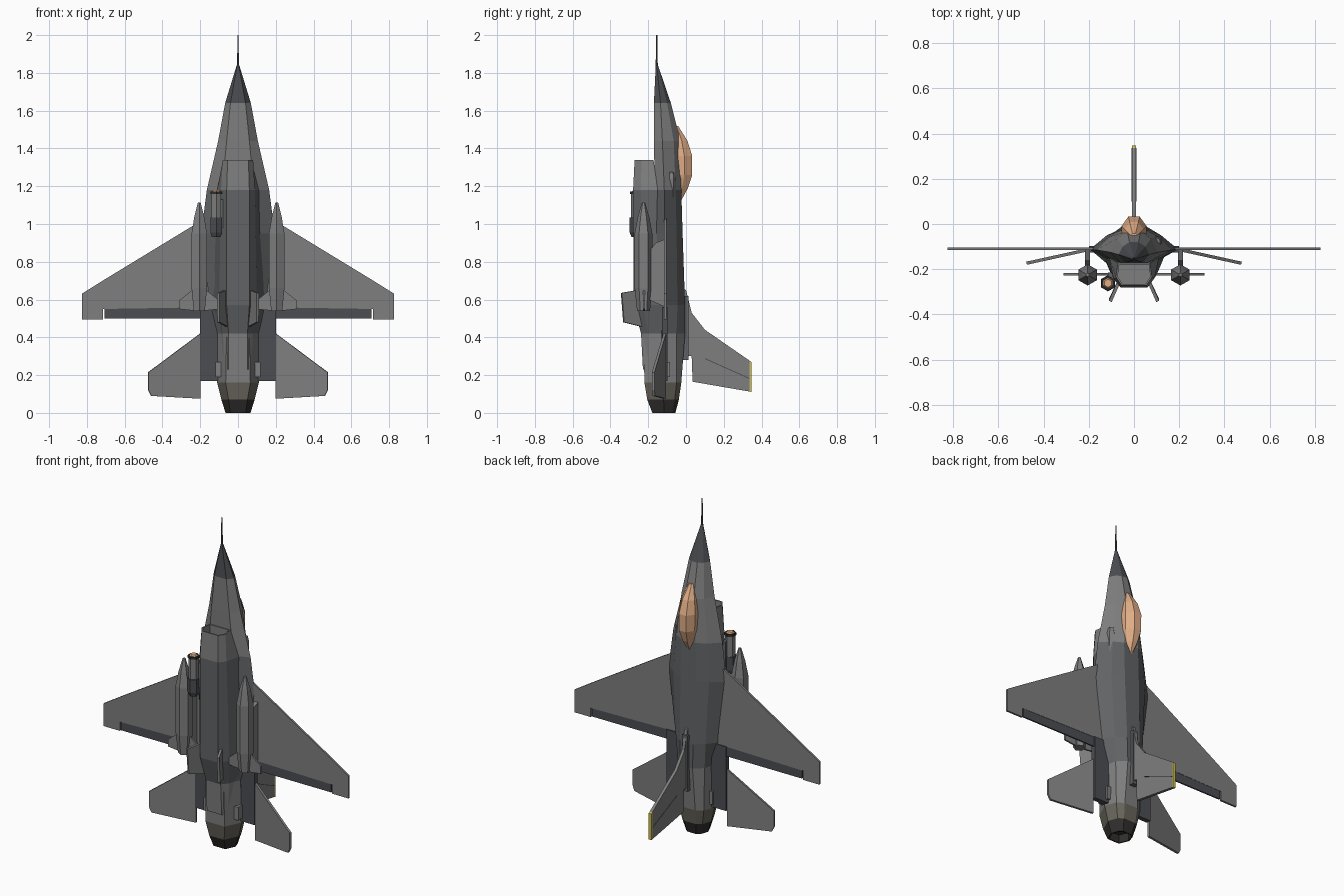
import bpy, bmesh, math
from mathutils import Vector

if "Cube" in bpy.data.objects:
    bpy.data.objects.remove(bpy.data.objects["Cube"])


def material(name, rgb):
    m = bpy.data.materials.new(name)
    m.diffuse_color = (*rgb, 1)
    m.use_nodes = True
    m.node_tree.nodes["Principled BSDF"].inputs["Base Color"].default_value = m.diffuse_color
    return m


HULL = material("hull_grey", (0.12, 0.125, 0.13))
LIGHT = material("light_grey", (0.21, 0.21, 0.21))
DARK = material("dark_grey", (0.07, 0.075, 0.085))
METAL = material("nozzle_metal", (0.14, 0.13, 0.105))
BLACK = material("burnt_metal", (0.03, 0.028, 0.026))
AMBER = material("amber_glass", (0.75, 0.42, 0.24))
YELLOW = material("yellow", (0.6, 0.5, 0.08))


def loft(name, rings, mat, mirror=False, cap=True, recess=0):
    """Skin a stack of equal-count rings; recess hollows the last cap downward."""
    bm = bmesh.new()
    rows = [[bm.verts.new(p) for p in r] for r in rings]
    n = len(rows[0])
    for a, b in zip(rows, rows[1:]):
        for i in range(n):
            bm.faces.new((a[i], a[(i + 1) % n], b[(i + 1) % n], b[i]))
    if cap:
        bm.faces.new(rows[0])
        end = bm.faces.new(rows[-1])
    bmesh.ops.recalc_face_normals(bm, faces=bm.faces)
    if recess:
        bmesh.ops.inset_region(bm, faces=[end], thickness=0.008)
        d = math.copysign(abs(recess), recess)
        ext = bmesh.ops.extrude_face_region(bm, geom=[end])
        vs = [v for v in ext["geom"] if isinstance(v, bmesh.types.BMVert)]
        bmesh.ops.translate(bm, verts=vs, vec=(0, 0, d))
        if end.is_valid:
            bm.faces.remove(end)
    me = bpy.data.meshes.new(name)
    bm.to_mesh(me)
    bm.free()
    ob = bpy.data.objects.new(name, me)
    bpy.context.collection.objects.link(ob)
    me.materials.append(mat)
    if mirror:
        ob.modifiers.new("mirror", 'MIRROR').use_axis[0] = True
    return ob


def section(z, *half):
    """Symmetric ring from a bottom-to-top half profile."""
    return [(x, y, z) for x, y in half] + [(-x, y, z) for x, y in reversed(half)]


def turned(name, profile, x, y, mat, sides=6, mirror=False, recess=0):
    """Faceted body of revolution along z from (radius, z) pairs."""
    step = 2 * math.pi / sides
    rings = [[(x + r * math.sin(i * step), y + r * math.cos(i * step), z)
              for i in range(sides)] for r, z in profile]
    return loft(name, rings, mat, mirror, recess=recess)


def plate(name, pts, normal, thick, mat, mirror=False):
    """Flat outline given thickness along a normal."""
    off = Vector(normal).normalized() * thick / 2
    return loft(name, [[Vector(p) - off for p in pts], [Vector(p) + off for p in pts]], mat, mirror)


def box(name, lo, hi, mat, mirror=False):
    pts = [(lo[0], lo[1]), (hi[0], lo[1]), (hi[0], hi[1]), (lo[0], hi[1])]
    return loft(name, [[(x, y, z) for x, y in pts] for z in (lo[2], hi[2])], mat, mirror)


# Fuselage, nose to tail
s164 = section(1.64, (.04, -.17), (.068, -.135), (.05, -.10), (.02, -.08))
s118 = section(1.18, (.085, -.165), (.165, -.115), (.105, -.055), (.05, -.025))
s042 = section(.42, (.06, -.225), (.108, -.13), (.09, -.05), (.04, -.005))
s016 = section(.16, (.065, -.22), (.11, -.12), (.085, -.05), (.045, -.025))
loft("nose_cone", [section(1.84, (.004, -.16), (.007, -.155), (.005, -.15), (.002, -.148)), s164], DARK)
loft("forward_fuselage", [
    s164,
    section(1.44, (.06, -.17), (.105, -.125), (.075, -.065), (.03, -.03)), s118], LIGHT)
loft("main_fuselage", [
    s118,
    section(.95, (.10, -.165), (.195, -.112), (.12, -.05), (.05, -.018)),
    section(.57, (.09, -.20), (.15, -.115), (.10, -.045), (.045, -.005)), s042], HULL)
loft("tail_fuselage", [s042, s016], LIGHT)
turned("nose_probe", [(.006, 1.82), (.005, 1.88), (.003, 2.0)], 0, -.155, DARK)

# Exhaust nozzle, hollow at the end
s007 = section(.07, (.05, -.205), (.088, -.118), (.068, -.06), (.04, -.038))
s000 = section(0, (.04, -.178), (.066, -.117), (.05, -.072), (.03, -.056))
loft("nozzle", [s016, s007], METAL)
loft("nozzle_tip", [s007, s000], BLACK, recess=.05)

# Air intake under the belly
i118 = section(1.18, (.06, -.28), (.09, -.24), (.11, -.15))
loft("intake_mouth", [
    i118, section(1.34, (.055, -.272), (.08, -.235), (.07, -.172))], LIGHT, recess=-.1)
loft("belly", [
    section(.42, (.05, -.238), (.08, -.20), (.10, -.13)),
    section(.57, (.06, -.278), (.10, -.225), (.14, -.13)), i118], HULL)
loft("tail_belly", [
    section(.23, (.05, -.228), (.07, -.20), (.09, -.15)),
    section(.42, (.05, -.238), (.08, -.20), (.10, -.13))], LIGHT)

# Canopy
loft("canopy", [section(z, (w, -.06), (w, yt - (yt + .06) * .45), (w * .45, yt)) for z, w, yt in
     ((1.13, .012, -.022), (1.19, .035, .01), (1.26, .052, .033), (1.36, .055, .033),
      (1.44, .042, .008), (1.52, .015, -.042))], AMBER)

# Wings and flaps
Y = -.11
plate("wing", [(x, Y, z) for x, z in ((.12, 1.06), (.24, .99), (.70, .71), (.825, .632), (.825, .495),
      (.715, .495), (.715, .55), (.12, .56))], (0, 1, 0), .012, LIGHT, True)
plate("flap", [(x, Y, z) for x, z in ((.13, .57), (.707, .552), (.707, .50), (.13, .50))],
      (0, 1, 0), .009, DARK, True)

# Tail shelves and horizontal tailplanes
box("tail_shelf", (.08, -.127, .17), (.2, -.098, .56), DARK, True)
plate("tailplane", [(x, -.113 - (x - .2) * .22, z) for x, z in
      ((.2, .42), (.475, .215), (.475, .12), (.46, .09), (.2, .075))], (.22, 1, 0), .014, LIGHT, True)
box("air_brake", (.06, -.165, .19), (.118, -.085, .27), LIGHT, True)

# Vertical fin with yellow tip
plate("vertical_fin", [(0, y, z) for y, z in ((-.02, .66), (.0, .65), (.03, .53), (.10, .44), (.336, .277),
      (.336, .113), (.035, .165), (.03, .30), (-.02, .30))], (1, 0, 0), .018, LIGHT)
plate("fin_tip", [(0, y, z) for y, z in ((.336, .277), (.346, .27), (.346, .111), (.336, .113))],
      (1, 0, 0), .018, YELLOW)
plate("rudder_line", [(0, y, z) for y, z in ((.10, .29), (.335, .185), (.335, .18), (.10, .285))],
      (1, 0, 0), .02, DARK)
box("fin_base", (-.018, -.03, .28), (.018, .012, .62), HULL)

# Ventral fins
plate("ventral_fin", [(x, y, z) for x, y, z in ((.055, -.23, .655), (.105, -.342, .635), (.103, -.33, .48),
      (.055, -.23, .455))], (.91, .41, 0), .014, LIGHT, True)

# Fuel tanks with fins and pylons
TX, TY = .205, -.225
turned("fuel_tank", [(.034, .54), (.047, .66), (.047, .95), (.03, 1.04), (.008, 1.115)], TX, TY, LIGHT, mirror=True)
for side in (1, -1):
    plate("tank_fin", [(TX + side * d, TY + .003, z) for d, z in
          ((.02, .66), (.05, .64), (.107, .595), (.107, .55), (.02, .54))], (0, 1, 0), .01, LIGHT, True)
plate("tank_pylon", [(TX, y, z) for y, z in ((-.2, .60), (-.11, .56), (-.11, .92), (-.16, .9), (-.2, .85))],
      (1, 0, 0), .022, LIGHT, True)

# Sensor pod on the intake side
PX, PY = -.115, -.262
turned("pod_body", [(.03, 1.035), (.03, 1.165)], PX, PY, LIGHT)
turned("pod_rear", [(.026, .93), (.036, .955), (.036, 1.035)], PX, PY, DARK)
turned("pod_collar", [(.034, 1.158), (.034, 1.172)], PX, PY, BLACK)
turned("pod_lens", [(.026, 1.17), (.018, 1.18)], PX, PY, AMBER)
box("pod_mount", (-.115, -.255, .98), (-.07, -.215, 1.13), HULL)

# Gun fairing on one side
turned("gun_fairing", [(.012, 1.0), (.024, 1.06), (.024, 1.24), (.016, 1.275)], .10, -.077, LIGHT)
